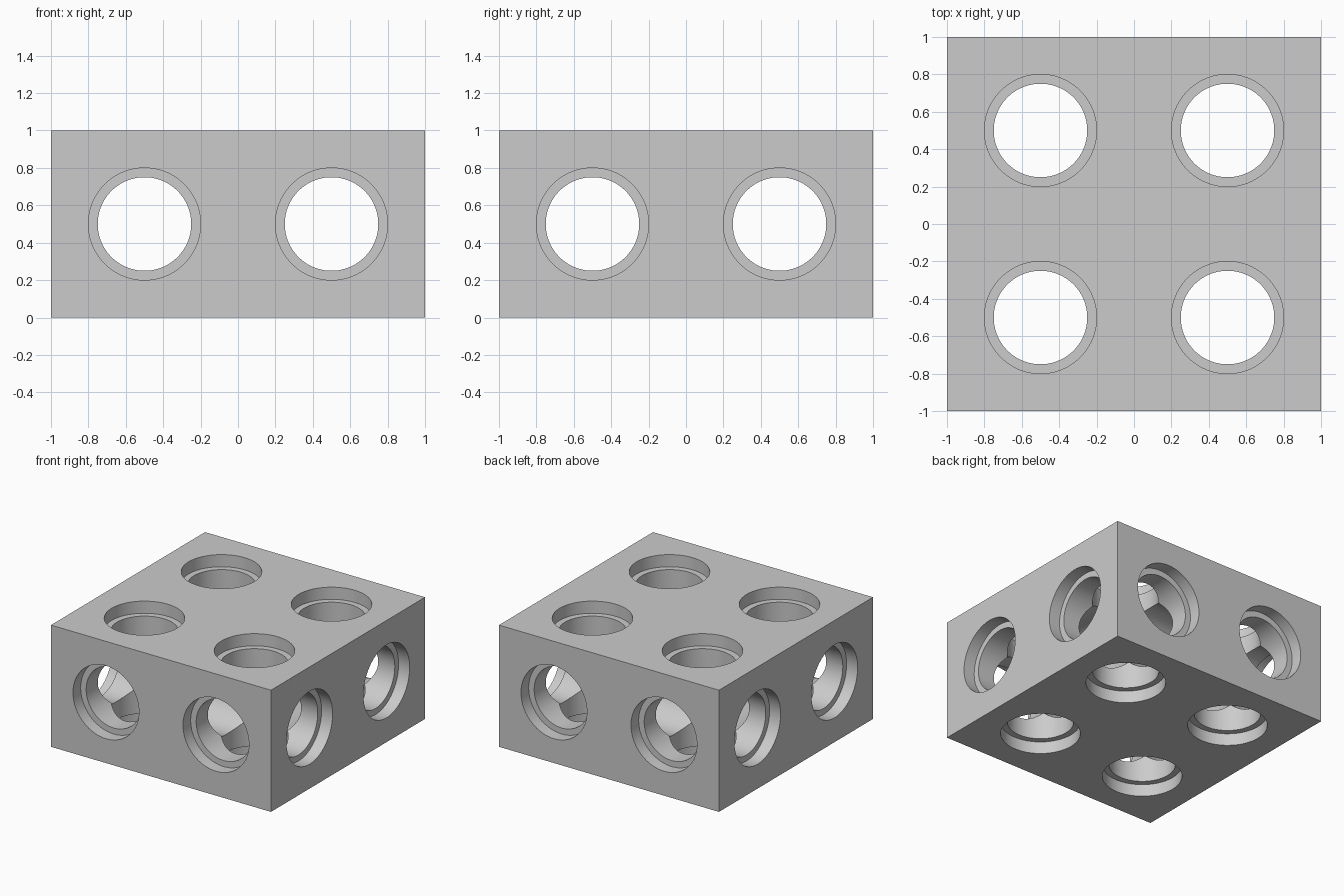
import bpy
import bmesh
import math
from mathutils import Matrix

if "Cube" in bpy.data.objects:
    bpy.data.objects.remove(bpy.data.objects["Cube"], do_unlink=True)

PITCH = 0.5          # offset of each bore from the centre lines
BORE, RIM = 0.25, 0.30   # radii of the bore and its recessed rim
RECESS = 0.1         # depth of the rim
SEGMENTS = 64

# Plain grey plastic
grey = bpy.data.materials.new("grey")
grey.use_nodes = True
colour = (0.6, 0.6, 0.6, 1)
grey.diffuse_color = colour
grey.node_tree.nodes["Principled BSDF"].inputs["Base Color"].default_value = colour


def make_object(name, bm):
    bmesh.ops.recalc_face_normals(bm, faces=bm.faces)
    mesh = bpy.data.meshes.new(name)
    bm.to_mesh(mesh)
    bm.free()
    mesh.materials.append(grey)
    obj = bpy.data.objects.new(name, mesh)
    bpy.context.collection.objects.link(obj)
    return obj


def add_spool(bm, axis, centre, half):
    """Closed stepped cylinder along an axis: wide ends, narrow middle."""
    inner, outer = half - RECESS, half + 0.1
    profile = [(RIM, -outer), (RIM, -inner), (BORE, -inner),
               (BORE, inner), (RIM, inner), (RIM, outer)]
    rings = []
    for radius, along in profile:
        ring = []
        for i in range(SEGMENTS):
            a = math.tau * (i + 0.5) / SEGMENTS
            co = [0, 0, 0]
            co[axis] = along
            co[(axis + 1) % 3] = radius * math.cos(a)
            co[(axis + 2) % 3] = radius * math.sin(a)
            ring.append(bm.verts.new([c + d for c, d in zip(co, centre)]))
        rings.append(ring)
    for lower, upper in zip(rings, rings[1:]):
        for i in range(SEGMENTS):
            j = (i + 1) % SEGMENTS
            bm.faces.new((lower[i], lower[j], upper[j], upper[i]))
    bm.faces.new(rings[0])
    bm.faces.new(rings[-1])


# Solid block
bm = bmesh.new()
bmesh.ops.create_cube(bm, size=1, matrix=Matrix.Translation((0, 0, 0.5))
                      @ Matrix.Diagonal((2, 2, 1, 1)))
block = make_object("bored_block", bm)

# Stepped bores through the block along each axis
sides = (-PITCH, PITCH)
bores = {
    "lengthwise": (0, [(0, y, 0.5) for y in sides], 1),
    "crosswise": (1, [(x, 0, 0.5) for x in sides], 1),
    "upright": (2, [(x, y, 0.5) for x in sides for y in sides], 0.5),
}
cutters = []
for name, (axis, centres, half) in bores.items():
    bm = bmesh.new()
    for centre in centres:
        add_spool(bm, axis, centre, half)
    cutter = make_object(name + "_bore_cutter", bm)
    cutter.hide_render = True
    cutters.append(cutter)
    mod = block.modifiers.new(name + "_bores", 'BOOLEAN')
    mod.operation = 'DIFFERENCE'
    mod.solver = 'EXACT'
    mod.object = cutter

# Apply the cuts and discard the cutters
bpy.ops.object.select_all(action='DESELECT')
block.select_set(True)
bpy.context.view_layer.objects.active = block
for mod in list(block.modifiers):
    bpy.ops.object.modifier_apply(modifier=mod.name)
for cutter in cutters:
    bpy.data.objects.remove(cutter, do_unlink=True)

# Smooth bore walls, crisp rims
bpy.ops.object.shade_smooth_by_angle(angle=math.radians(30))
